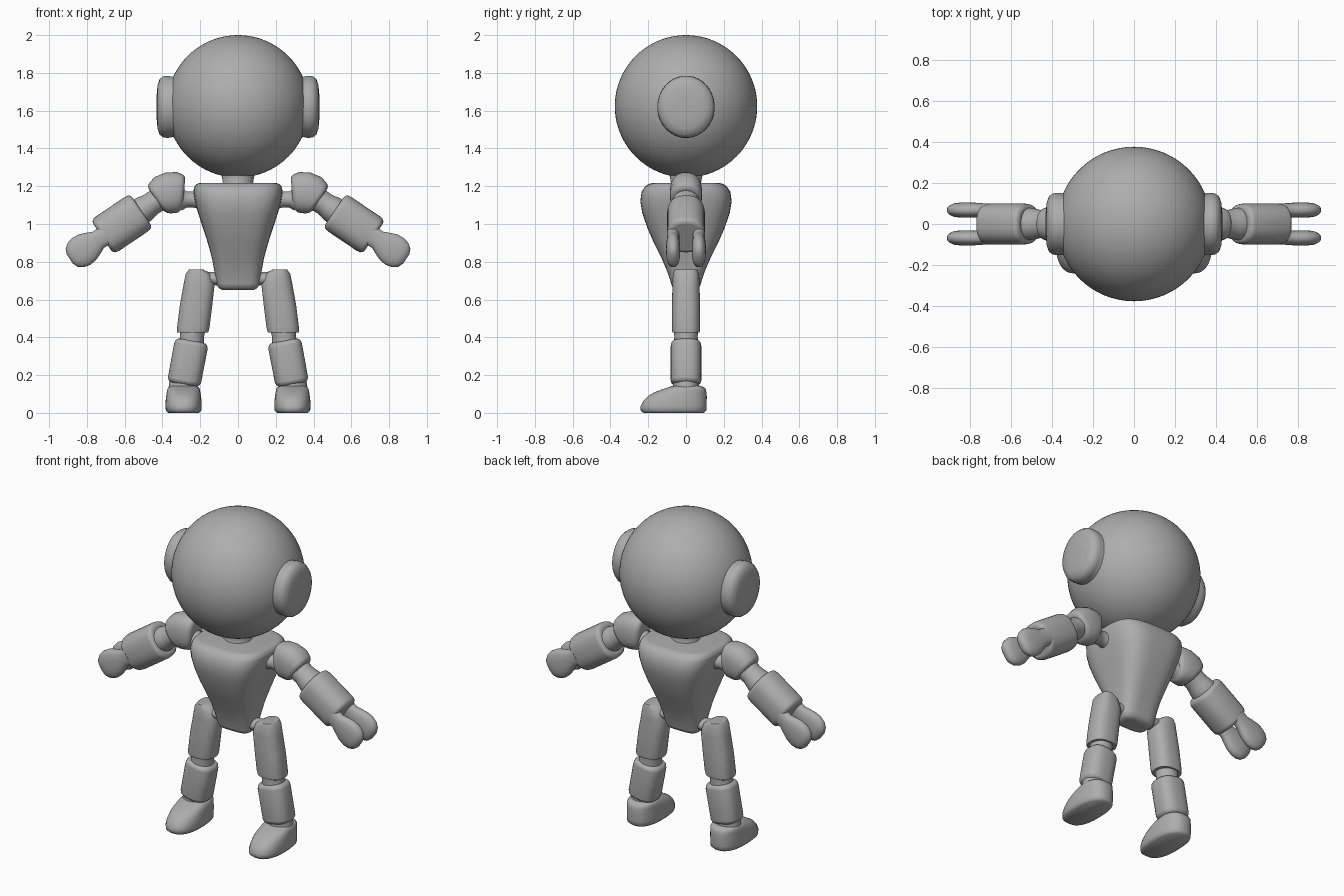
import bpy, bmesh, math
from mathutils import Vector

cube = bpy.data.objects.get("Cube")
if cube:
    bpy.data.objects.remove(cube, do_unlink=True)

grey = bpy.data.materials.new("plain grey")
grey.use_nodes = True
GREY = (0.42, 0.42, 0.42, 1)
grey.diffuse_color = GREY
grey.node_tree.nodes["Principled BSDF"].inputs["Base Color"].default_value = GREY

SLOPE = math.radians(34)                       # droop of the arms
AXIS = Vector((math.cos(SLOPE), 0, -math.sin(SLOPE)))
FOREARM = Vector((0.615, 0, 1.0))
ACROSS = 90 - 34


def finish(obj, bevel=0.0, mirror=False):
    """Colour, smooth, round the rims and mirror a part."""
    obj.data.materials.append(grey)
    bpy.ops.object.select_all(action='DESELECT')
    obj.select_set(True)
    bpy.context.view_layer.objects.active = obj
    bpy.ops.object.shade_smooth_by_angle(angle=math.radians(60))
    if bevel:
        mod = obj.modifiers.new("rounded_rims", 'BEVEL')
        mod.width = bevel
        mod.segments = 4
        mod.limit_method = 'ANGLE'
        mod.angle_limit = math.radians(42)
    if mirror:
        obj.modifiers.new("other_side", 'MIRROR')


def loft(name, rings, power=2.0, bevel=0.02, mirror=True, sides=36):
    """Skin superellipse rings: (centre, tilt in degrees, half width, half depth)."""
    bm = bmesh.new()
    loops = []
    for centre, tilt, width, depth in rings:
        a = math.radians(tilt)
        u = Vector((math.cos(a), 0, math.sin(a)))
        loop = []
        for i in range(sides):
            t = math.tau * (i + 0.5) / sides
            c, s = math.cos(t), math.sin(t)
            r = (abs(c) ** power + abs(s) ** power) ** (-1 / power)
            p = Vector(centre) + u * (width * r * c) + Vector((0, depth * r * s, 0))
            loop.append(bm.verts.new(p))
        loops.append(loop)
    for lo, hi in zip(loops, loops[1:]):
        for i in range(sides):
            j = (i + 1) % sides
            bm.faces.new((lo[i], lo[j], hi[j], hi[i]))
    bm.faces.new(loops[0])
    bm.faces.new(loops[-1])
    bmesh.ops.recalc_face_normals(bm, faces=bm.faces)
    mesh = bpy.data.meshes.new(name)
    bm.to_mesh(mesh)
    bm.free()
    obj = bpy.data.objects.new(name, mesh)
    bpy.context.collection.objects.link(obj)
    finish(obj, bevel, mirror)
    return obj


def along_arm(profile, y=0.0):
    """Rings at distances along the arm from the forearm's middle."""
    return [(FOREARM + AXIS * s + Vector((0, y, 0)), ACROSS, w, d) for s, w, d in profile]


def upright(profile):
    """Rings stacked in height: (z, x, half width, half depth)."""
    return [((x, 0, z), 0, w, d) for z, x, w, d in profile]


def sideways(z, profile):
    """Rings set along x: (x, half height, half depth)."""
    return [((x, 0, z), 90, h, d) for x, h, d in profile]


# Head with ear discs
bpy.ops.mesh.primitive_uv_sphere_add(segments=64, ring_count=40, radius=0.377, location=(0, 0, 1.623))
head = bpy.context.object
head.name = "head"
finish(head)
loft("ear", sideways(1.62, [(0.30, 0.18, 0.17), (0.345, 0.16, 0.15), (0.37, 0.165, 0.152),
                            (0.395, 0.163, 0.15), (0.415, 0.148, 0.136), (0.426, 0.115, 0.105),
                            (0.431, 0.06, 0.055)]), bevel=0)

# Neck and tapered torso
loft("neck", upright([(1.18, 0, 0.11, 0.11), (1.22, 0, 0.08, 0.08), (1.27, 0, 0.09, 0.09)]),
     bevel=0, mirror=False)
loft("torso", upright([(0.65, 0, 0.105, 0.07), (0.70, 0, 0.117, 0.083), (0.75, 0, 0.125, 0.10),
                       (0.82, 0, 0.138, 0.13), (0.90, 0, 0.16, 0.17), (0.98, 0, 0.186, 0.205),
                       (1.06, 0, 0.212, 0.232), (1.12, 0, 0.228, 0.242), (1.17, 0, 0.236, 0.235),
                       (1.217, 0, 0.23, 0.205)]),
     power=3.4, bevel=0.03, mirror=False, sides=48)

# Shoulders
loft("shoulder_joint", sideways(1.13, [(0.19, 0.06, 0.06), (0.235, 0.042, 0.045),
                                       (0.27, 0.042, 0.045), (0.30, 0.06, 0.06)]), bevel=0)
loft("shoulder", [((0.285, 0, 1.17), 94, 0.088, 0.07), ((0.32, 0, 1.168), 88, 0.107, 0.082),
                  ((0.36, 0, 1.165), 78, 0.110, 0.085), ((0.40, 0, 1.152), 66, 0.105, 0.085),
                  ((0.435, 0, 1.13), ACROSS, 0.085, 0.078)], power=2.4)

# Arms
loft("upper_arm", along_arm([(-0.25, 0.065, 0.07), (-0.19, 0.062, 0.068), (-0.165, 0.066, 0.073),
                             (-0.14, 0.072, 0.078), (-0.11, 0.072, 0.078)]), bevel=0)
loft("forearm", along_arm([(-0.125, 0.106, 0.095), (-0.09, 0.110, 0.10),
                           (0.09, 0.110, 0.10), (0.125, 0.104, 0.097)]), power=2.5)

# Two flat fingers on each hand
for label, y in (("front_finger", -0.068), ("back_finger", 0.068)):
    loft(label, along_arm([(0.10, 0.055, 0.033), (0.15, 0.052, 0.033), (0.18, 0.066, 0.035),
                           (0.22, 0.082, 0.037), (0.26, 0.086, 0.037), (0.295, 0.077, 0.035),
                           (0.32, 0.058, 0.027), (0.332, 0.03, 0.015)], y), power=2.3, bevel=0)

# Legs
loft("hip_joint", sideways(0.71, [(0.06, 0.05, 0.06), (0.12, 0.034, 0.045), (0.19, 0.04, 0.05)]), bevel=0)
loft("thigh", upright([(0.425, 0.24, 0.082, 0.072), (0.45, 0.237, 0.086, 0.075),
                       (0.57, 0.222, 0.086, 0.074), (0.68, 0.206, 0.082, 0.072),
                       (0.735, 0.21, 0.067, 0.069), (0.76, 0.222, 0.038, 0.06)]), power=2.6)
loft("knee", upright([(0.36, 0.25, 0.07, 0.065), (0.405, 0.243, 0.063, 0.062),
                      (0.44, 0.24, 0.07, 0.065)]), bevel=0)
loft("shin", [((x, 0, z), 10, w, d) for z, x, w, d in
              [(0.15, 0.288, 0.082, 0.077), (0.175, 0.283, 0.089, 0.081),
               (0.35, 0.25, 0.090, 0.081), (0.382, 0.245, 0.084, 0.077)]], power=2.7)
loft("ankle", upright([(0.11, 0.293, 0.078, 0.07), (0.17, 0.287, 0.076, 0.07)]), bevel=0)

# Feet: (height, toe y, heel y, half width)
foot_profile = [(0.0, -0.225, 0.095, 0.082), (0.012, -0.24, 0.108, 0.094), (0.035, -0.241, 0.11, 0.096),
                (0.065, -0.225, 0.11, 0.095), (0.09, -0.20, 0.11, 0.092), (0.11, -0.165, 0.108, 0.089),
                (0.125, -0.125, 0.105, 0.086), (0.137, -0.09, 0.095, 0.08), (0.144, -0.065, 0.07, 0.065)]
loft("foot", [((0.288, (toe + heel) / 2, z), 0, w, (heel - toe) / 2)
              for z, toe, heel, w in foot_profile], power=2.5, bevel=0)
